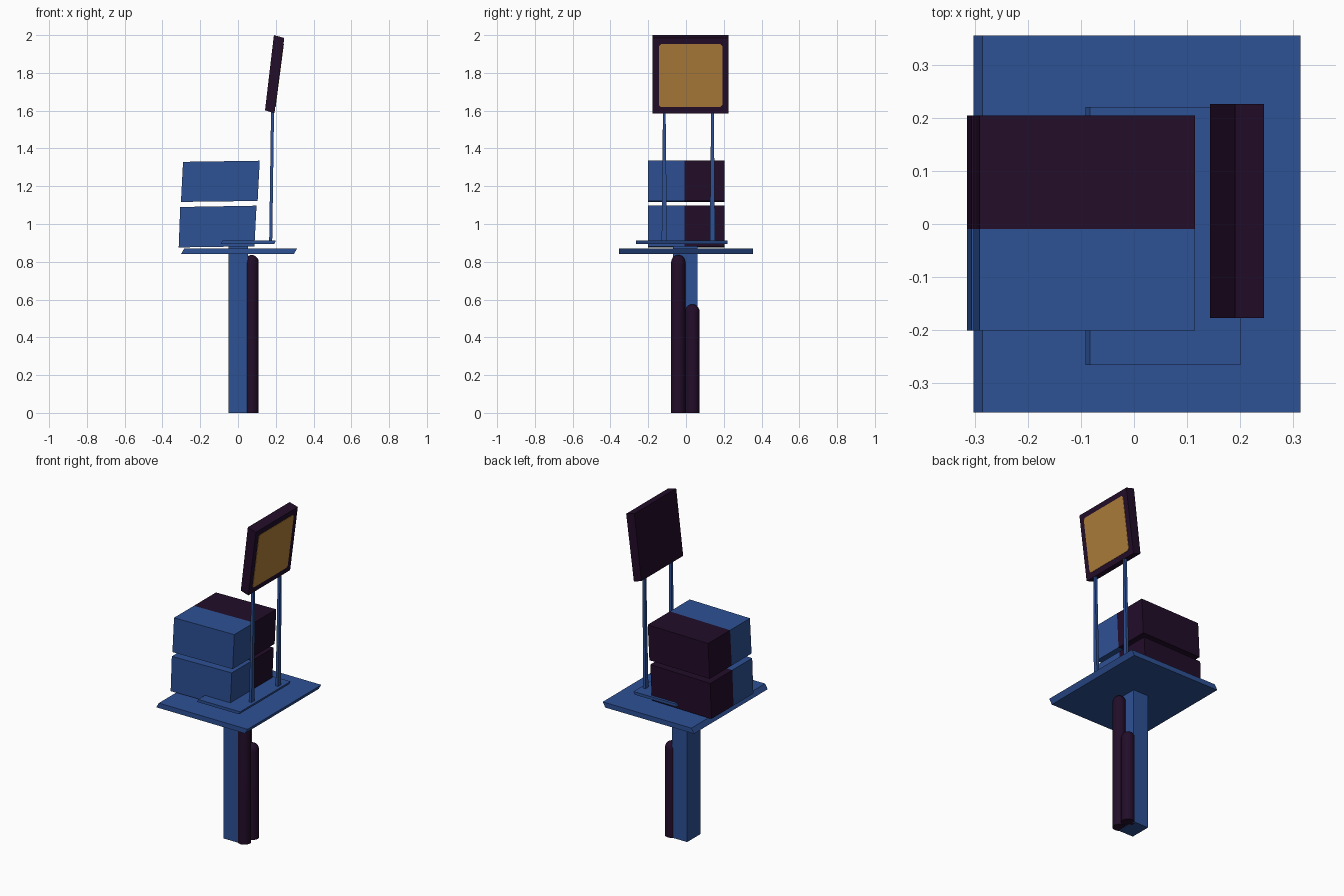
import bpy, bmesh, math
from mathutils import Vector

if "Cube" in bpy.data.objects:
    bpy.data.objects.remove(bpy.data.objects["Cube"])


def material(name, rgb):
    m = bpy.data.materials.new(name)
    m.diffuse_color = (*rgb, 1)
    m.use_nodes = True
    m.node_tree.nodes["Principled BSDF"].inputs["Base Color"].default_value = m.diffuse_color
    return m


BLUE = material("blue", (0.027, 0.082, 0.3))
DARK = material("dark plum", (0.016, 0.004, 0.022))
GOLD = material("gold", (0.42, 0.205, 0.042))


def finish(name, bm, *mats):
    bmesh.ops.recalc_face_normals(bm, faces=bm.faces[:])
    me = bpy.data.meshes.new(name)
    bm.to_mesh(me)
    bm.free()
    ob = bpy.data.objects.new(name, me)
    bpy.context.collection.objects.link(ob)
    for m in mats:
        me.materials.append(m)
    return ob


def prism(name, profile, y0, y1, *mats, split=None):
    """Extrude an x-z outline along y; faces past `split` take the second colour."""
    bm = bmesh.new()
    face = bm.faces.new([bm.verts.new((x, y0, z)) for x, z in profile])
    ext = bmesh.ops.extrude_face_region(bm, geom=[face])
    moved = [v for v in ext["geom"] if isinstance(v, bmesh.types.BMVert)]
    bmesh.ops.translate(bm, verts=moved, vec=(0, y1 - y0, 0))
    if split is not None:
        bmesh.ops.bisect_plane(bm, geom=bm.verts[:] + bm.edges[:] + bm.faces[:],
                               plane_co=(0, split, 0), plane_no=(0, 1, 0))
        for f in bm.faces:
            f.material_index = int(f.calc_center_median().y > split)
    return finish(name, bm, *mats)


# central post
prism("post", [(-0.05, 0), (0.053, 0), (0.053, 0.885), (-0.05, 0.885)], -0.07, 0.06, BLUE)

# sloped-edge table and the bracket plate floating above it
prism("table", [(-0.302, 0.84), (0.295, 0.84), (0.313, 0.87), (-0.285, 0.87)],
      -0.355, 0.355, BLUE)
prism("bracket_plate", [(-0.091, 0.895), (0.193, 0.895), (0.2, 0.912), (-0.083, 0.912)],
      -0.265, 0.22, BLUE)

# two stacked two-tone boxes
prism("lower_box", [(-0.314, 0.876), (0.087, 0.882), (0.098, 1.097), (-0.306, 1.09)],
      -0.2, 0.204, BLUE, DARK, split=-0.009)
prism("upper_box", [(-0.302, 1.117), (0.104, 1.122), (0.115, 1.335), (-0.291, 1.329)],
      -0.2, 0.204, BLUE, DARK, split=-0.009)


# tapered sign legs
def leg(name, y):
    bm = bmesh.new()
    bmesh.ops.create_cube(bm, size=1)
    for v in bm.verts:
        top = v.co.z > 0
        v.co = Vector(((0.183 if top else 0.173) + v.co.x * 0.016,
                       y + v.co.y * (0.014 if top else 0.028),
                       1.61 if top else 0.9))
    finish(name, bm, BLUE)


leg("left_sign_leg", -0.115)
leg("right_sign_leg", 0.14)

# leaning sign panel
prism("sign_panel", [(0.143, 1.602), (0.193, 1.586), (0.245, 1.985), (0.19, 2.0)],
      -0.177, 0.226, DARK)

# gold face: thin plate with clipped corners, lying on the +x side of the sign
low, high = Vector((0.193, 0, 1.586)), Vector((0.245, 0, 1.985))
up = (high - low).normalized()
out = Vector((up.z, 0, -up.x))
mid = (low + high) / 2 + Vector((0, 0.0245, 0))
a, c = 0.168, 0.157
bm = bmesh.new()
corners = [(a, -c), (a, c), (c, a), (-c, a), (-a, c), (-a, -c), (-c, -a), (c, -a)]
face = bm.faces.new([bm.verts.new(mid + Vector((0, u, 0)) + up * w - out * 0.002)
                     for u, w in corners])
ext = bmesh.ops.extrude_face_region(bm, geom=[face])
bmesh.ops.translate(bm, vec=out * 0.004,
                    verts=[v for v in ext["geom"] if isinstance(v, bmesh.types.BMVert)])
finish("sign_face", bm, GOLD)


# round-topped tubes against the post
def tube(name, y, height, r=0.0375):
    bm = bmesh.new()
    dome = [(r * math.cos(t * math.pi / 10), height - r + r * math.sin(t * math.pi / 10))
            for t in range(6)]
    verts = [bm.verts.new((x, 0, z)) for x, z in [(0, 0), (r, 0)] + dome]
    edges = [bm.edges.new(p) for p in zip(verts, verts[1:])]
    bmesh.ops.spin(bm, geom=verts + edges, cent=(0, 0, 0), axis=(0, 0, 1),
                   angle=math.tau, steps=20)
    bmesh.ops.remove_doubles(bm, verts=bm.verts[:], dist=1e-5)
    bmesh.ops.translate(bm, verts=bm.verts[:], vec=(0.072, y, 0))
    ob = finish(name, bm, DARK)
    bpy.ops.object.select_all(action="DESELECT")
    ob.select_set(True)
    bpy.context.view_layer.objects.active = ob
    bpy.ops.object.shade_smooth_by_angle(angle=math.radians(40))


tube("tall_tube", -0.041, 0.836)
tube("short_tube", 0.034, 0.575)
